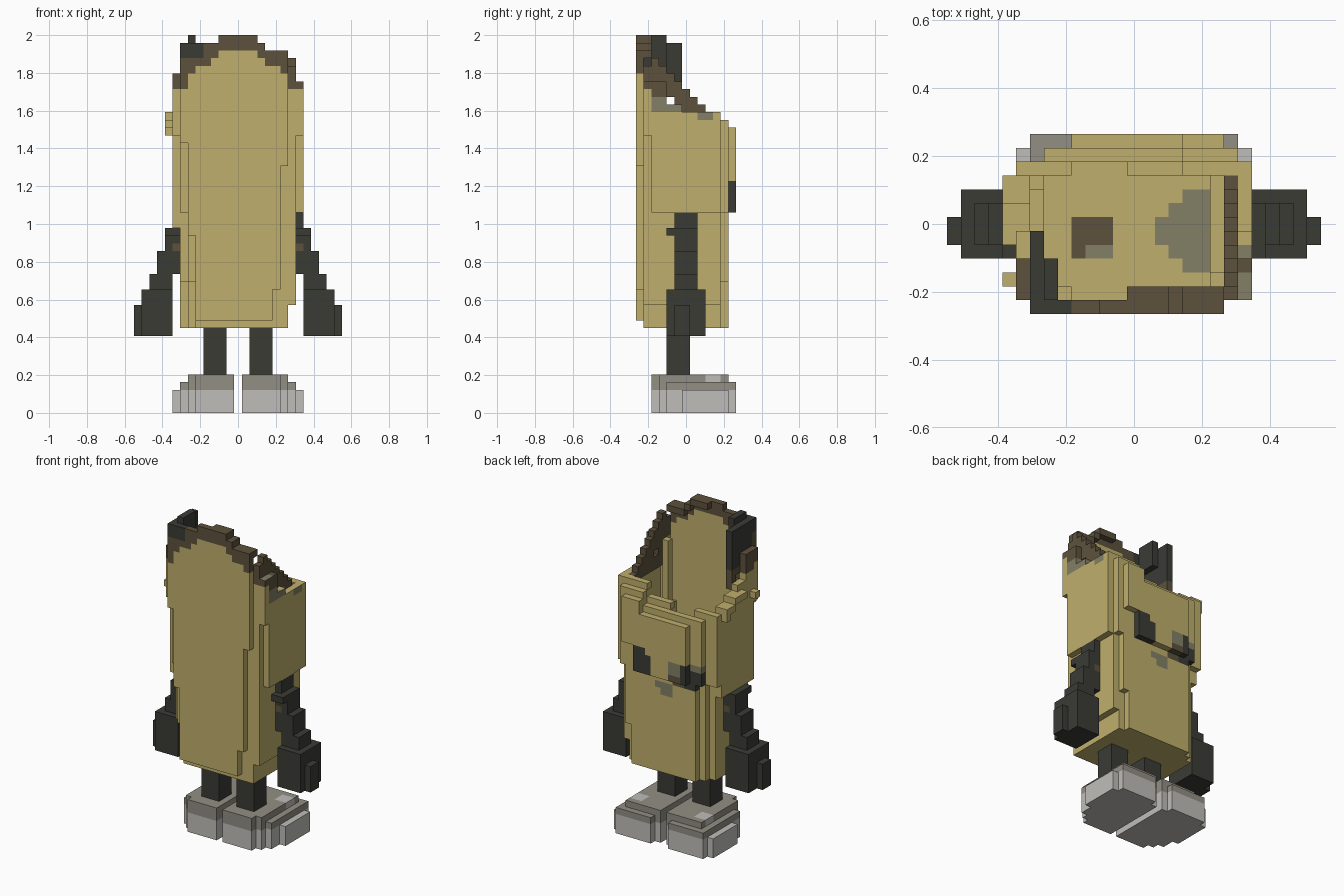
import bpy, bmesh

if "Cube" in bpy.data.objects:
    bpy.data.objects.remove(bpy.data.objects["Cube"])

V = 2 / 49                      # size of one block
NX, NY = 27, 13                 # blocks across and deep

COLOURS = {
    "tan": (0.525, 0.43, 0.15),
    "charcoal": (0.043, 0.043, 0.036),
    "brown": (0.11, 0.083, 0.046),
    "olive grey": (0.225, 0.215, 0.13),
    "mid grey": (0.285, 0.272, 0.23),
    "light grey": (0.525, 0.515, 0.49),
}
MATS = {}
for title, rgb in COLOURS.items():
    m = bpy.data.materials.new(title)
    m.use_nodes = True
    m.diffuse_color = (*rgb, 1)
    m.node_tree.nodes["Principled BSDF"].inputs["Base Color"].default_value = (*rgb, 1)
    MATS[title] = m


def build(name, cells, top_paint={}):
    """Turn {(i, j, k): colour} blocks into a mesh of their exposed faces."""
    bm, verts = bmesh.new(), {}
    used = sorted(set(cells.values()) | set(top_paint.values()))

    def vert(p):
        if p not in verts:
            verts[p] = bm.verts.new(((p[0] - NX / 2) * V, (p[1] - NY / 2) * V, p[2] * V))
        return verts[p]

    for cell, colour in cells.items():
        for axis in range(3):
            a, b = (axis + 1) % 3, (axis + 2) % 3
            for side in (0, 1):
                near = list(cell)
                near[axis] += 2 * side - 1
                if tuple(near) in cells:
                    continue
                ring = []
                for da, db in ((0, 0), (1, 0), (1, 1), (0, 1)):
                    p = list(cell)
                    p[axis] += side
                    p[a] += da
                    p[b] += db
                    ring.append(vert(tuple(p)))
                face = bm.faces.new(ring if side else ring[::-1])
                upward = axis == 2 and side == 1
                face.material_index = used.index(top_paint.get(cell, colour) if upward else colour)
    bmesh.ops.dissolve_limit(bm, angle_limit=0.01, verts=bm.verts[:], edges=bm.edges[:],
                             delimit={'MATERIAL', 'NORMAL'})
    mesh = bpy.data.meshes.new(name)
    bm.to_mesh(mesh)
    bm.free()
    for colour in used:
        mesh.materials.append(MATS[colour])
    bpy.context.collection.objects.link(bpy.data.objects.new(name, mesh))


def box(i, j, k):
    """All blocks in inclusive index ranges."""
    return [(x, y, z) for x in range(i[0], i[1] + 1)
            for y in range(j[0], j[1] + 1) for z in range(k[0], k[1] + 1)]


def mirrored(cells):
    return {(NX - 1 - i, j, k): c for (i, j, k), c in cells.items()}


# Body: hollow, open-topped shell with stepped corners
FLOOR = 11
ARCH = [44, 48, 48, 48, 48, 48, 49, 49, 49, 49, 49, 48, 47, 47, 47, 45, 43]
SLOPE = [46, 46, 46, 45, 44, 43, 42, 41, 40, 39]


def inside(i, j, k):
    if k < FLOOR:
        return False
    lo, hi = 5 if k >= 24 else 6, 19 if k < 14 else 20 if k < 26 else 21
    if j == 0:                                         # front slab
        if k < 12:
            return False
        lo = 8 if k < 23 else 7 if k < 35 else 6
        hi = 17 if k < 16 else 18 if k < 32 else 19
    elif j == 1 and k < 36:
        lo, hi = 8 if k < 17 else 7 if k < 26 else 6, min(hi, 20)
    elif j == 2 and k < 24:
        lo = 7 if k < 17 else 6
    elif j == 10 and k < 26:
        lo, hi = 7, min(hi, 20)
    elif j == 11:
        lo, hi = (8, 18) if k < 17 else (8, 19) if k < 26 else (7, 20)
    elif j == 12:                                      # raised face panel
        if k < 26:
            return False
        lo, hi = (9, 17) if k < 30 else (9, 19)
    rise = k if i >= 17 else k + 2                     # back wall is higher on one side
    last = 12 if rise < 37 else 11 if rise < 38 else 10
    return lo <= i <= hi and 0 <= j <= last


def top(i, j):
    if j <= 1:
        return ARCH[i - 5]
    if j >= 10:
        return 39 if i >= 17 else 36 if 9 <= i <= 12 else 37
    if i >= 20:
        return 43 if j <= 3 else 40 if j <= 5 else 39
    return 44 if j <= 3 else 40 if j <= 5 else 39 if j <= 7 else 38


def body_colour(i, j, k):
    if j >= 11:                                        # eyes and mouth
        if j == 12 and 15 <= i <= 17 and 26 <= k <= 29 and (i, k) != (15, 29):
            return "charcoal"
        if 6 <= i <= 11 and 25 <= k <= 28:
            if i >= 10:
                return "brown" if k < 27 else "olive grey"
            return "charcoal" if k < 28 or i == 9 else "olive grey"
        if 12 <= i <= 14 and k in (23, 24) and (i, k) != (14, 23):
            return "olive grey"
        return "tan"
    if j <= 1:                                         # crust around the arch
        d = abs(i - 13)
        tan_top = 47 if d < 3 else 46 if d < 4 else 45 if d < 6 else 44 if d < 7 else 42
        if i <= 8 and k >= 46:
            return "charcoal"
        return "brown" if k >= tan_top else "tan"
    if i >= 20 and j <= 9:                             # crust down the side
        if j <= 3 and k >= 41:
            return "brown"
        return "olive grey" if k >= 39 or (k == 38 and j >= 8) else "tan"
    if i <= 6 and j <= 5 and k >= 41:
        return "brown"
    return "tan"


body = {}
for i, j, k in box((5, 21), (0, 12), (FLOOR, 48)):
    if not inside(i, j, k) or k >= top(i, j):
        continue
    around = ((i - 1, j, k), (i + 1, j, k), (i, j - 1, k), (i, j + 1, k), (i, j, k - 1))
    if not all(inside(*n) for n in around):
        body[i, j, k] = body_colour(i, j, k)
for c in box((4, 4), (9, 9), (36, 37)) + box((4, 4), (5, 7), (38, 38)) + [(4, 8, 37), (4, 2, 37)]:
    body[c] = "tan"                                    # side knobs
for c in box((19, 19), (2, 2), (FLOOR, 41)):
    body[c] = "tan"                                    # inner corner post
top_paint = {c: "brown" for c in box((9, 11), (4, 6), (FLOOR, FLOOR))}
top_paint.update({c: "olive grey" for c in box((10, 11), (4, 4), (FLOOR, FLOOR))})
top_paint.update({c: "olive grey" for c in box((15, 18), (3, 8), (FLOOR, FLOOR))
                  if abs(c[0] - 17.5) + abs(c[1] - 5.5) < 4})
top_paint.update({c: "olive grey" for c in box((21, 21), (1, 2), (42, 42))})
top_paint.update({c: "tan" for c in box((21, 21), (5, 9), (38, 39))})
build("body", body, top_paint)

# Crust: thicker rim along the arch, the sloping side and the dark tuft
GAP = (4, 40)                                          # small hole through both sides
crust = {c: "brown" for c in box((13, 19), (1, 1), (44, 48)) if c[2] == ARCH[c[0] - 5] - 1}
for j in range(2, 10):
    crust.update({c: "brown" for c in box((20, 20), (j, j), (38, SLOPE[j] - 1)) if c[1:] != GAP})
build("crust_rim", crust)
tuft = {c: "charcoal" for c in box((6, 6), (1, 5), (42, 47)) + box((7, 7), (1, 3), (45, 48))}
tuft.update({c: "brown" for c in box((6, 6), (2, 5), (39, 41)) if c[1:] != GAP})
build("dark_tuft", tuft)

# Arms: stepped outward, thicker at the hand
arm = {}
for i, low, high in ((21, 18, 25), (22, 10, 23), (23, 10, 20), (24, 10, 17),
                     (25, 10, 15), (26, 10, 13)):
    for c in box((i, i), (4, 8), (low, high)):
        if c[2] < 16 and i < 26 or 5 <= c[1] <= (6 if i == 26 else 7):
            arm[c] = "brown" if i == 21 and c[2] == 21 else "charcoal"
arm[22, 4, 23] = arm[21, 4, 23] = "charcoal"
build("left_arm", arm)
build("right_arm", {c: m for c, m in mirrored(arm).items() if c not in body})

# Legs
leg = {c: "charcoal" for c in box((15, 17), (4, 6), (5, 10))}
build("left_leg", leg)
build("right_leg", mirrored(leg))

# Feet: two-tone shoes with stepped outer edges
foot = {}
for i, j, k in box((14, 21), (2, 12), (0, 4)):
    height = 3 if i == 21 else 4 if i == 20 or j == 12 else 5
    first = 6 if i == 21 else 4 if i == 20 else 3 if i == 19 else 2
    last = 11 if i == 21 or i == 14 else 12
    if k >= height or not first <= j <= last:
        continue
    patch = k == 4 and i in (18, 19) and j in (9, 10)
    foot[i, j, k] = "light grey" if k < 3 or patch else "mid grey"
build("left_foot", foot)
build("right_foot", mirrored(foot))
